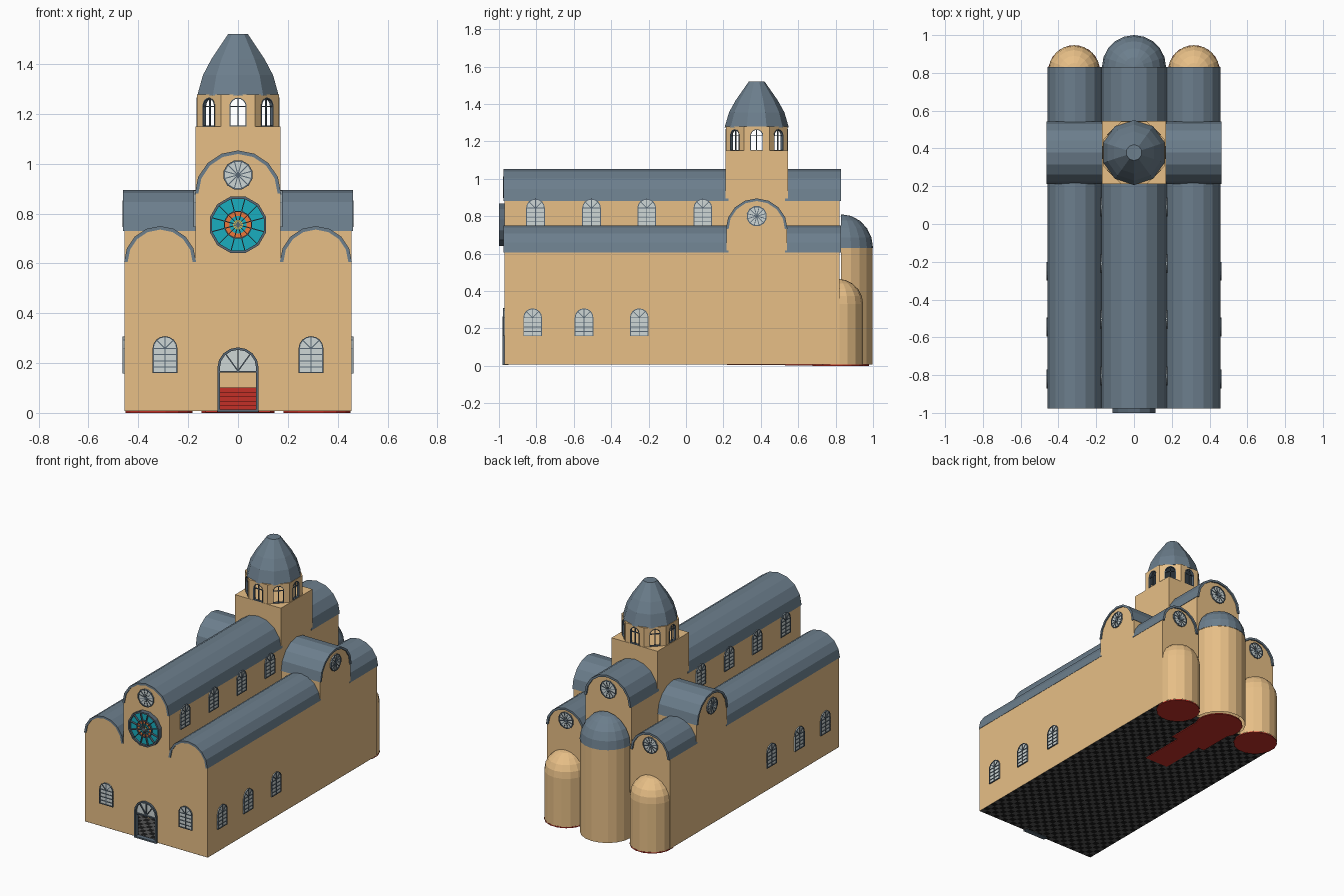
import bpy, bmesh
from math import sin, cos, pi, radians

if "Cube" in bpy.data.objects:
    bpy.data.objects.remove(bpy.data.objects["Cube"])


def material(name, r, g, b):
    m = bpy.data.materials.new(name)
    m.diffuse_color = (r, g, b, 1)
    m.use_nodes = True
    m.node_tree.nodes["Principled BSDF"].inputs["Base Color"].default_value = m.diffuse_color
    return m


WALL = material("sandstone", .80, .52, .24)
ROOF = material("slate", .15, .21, .265)
GLASS = material("pale_glass", .62, .68, .67)
LEAD = material("window_lead", .10, .14, .18)
RED = material("red_carpet", .55, .03, .02)
TEAL = material("teal_glass", .01, .42, .52)
ORANGE = material("orange_glass", .85, .18, .04)
GOLD = material("gold_glass", .75, .6, .08)
BLACK = material("dark_tile", .01, .01, .01)
GREY = material("light_tile", .09, .09, .09)


def finish(name, bm, *mats, loc=(0, 0, 0), rot=0):
    bmesh.ops.recalc_face_normals(bm, faces=bm.faces[:])
    me = bpy.data.meshes.new(name)
    bm.to_mesh(me)
    bm.free()
    for m in mats:
        me.materials.append(m)
    ob = bpy.data.objects.new(name, me)
    ob.location = loc
    ob.rotation_euler.z = radians(rot)
    bpy.context.collection.objects.link(ob)
    return ob


def place(axis, p, d):
    return {"x": (d, p[0], p[1]), "y": (p[0], d, p[1]), "z": (p[0], p[1], d)}[axis]


def add_prism(bm, pts, axis, a, b):
    lo = [bm.verts.new(place(axis, p, a)) for p in pts]
    hi = [bm.verts.new(place(axis, p, b)) for p in pts]
    bm.faces.new(lo)
    bm.faces.new(hi)
    for i in range(len(pts)):
        j = (i + 1) % len(pts)
        bm.faces.new((lo[i], lo[j], hi[j], hi[i]))


def add_ring(bm, outer, inner, axis, a, b):
    n = len(outer)
    o0, o1, i0, i1 = [[bm.verts.new(place(axis, p, d)) for p in loop]
                      for loop, d in ((outer, a), (outer, b), (inner, a), (inner, b))]
    for i in range(n):
        j = (i + 1) % n
        for p, q in ((o0, o1), (o1, i1), (i1, i0), (i0, o0)):
            bm.faces.new((p[i], p[j], q[j], q[i]))


def add_bar(bm, p, q, w, a, b):
    dx, dz = q[0] - p[0], q[1] - p[1]
    l = (dx * dx + dz * dz) ** .5
    nx, nz = -dz / l * w / 2, dx / l * w / 2
    add_prism(bm, [(p[0] + nx, p[1] + nz), (q[0] + nx, q[1] + nz),
                   (q[0] - nx, q[1] - nz), (p[0] - nx, p[1] - nz)], "y", a, b)


def prism(name, pts, axis, a, b, mat, **kw):
    bm = bmesh.new()
    add_prism(bm, pts, axis, a, b)
    return finish(name, bm, mat, **kw)


def box(name, x0, x1, y0, y1, z0, z1, mat):
    return prism(name, [(x0, y0), (x1, y0), (x1, y1), (x0, y1)], "z", z0, z1, mat)


def arc(c, z, r, n=8):
    # half circle from right to left
    return [(c + r * cos(pi * i / n), z + r * sin(pi * i / n)) for i in range(n + 1)]


def circle(r, n, z=0):
    return [(r * cos(2 * pi * (i + .5) / n), z + r * sin(2 * pi * (i + .5) / n)) for i in range(n)]


def barrel(name, c, z, r, axis, a, b):
    prism(name, arc(c, z, r) + arc(c, z, r - .014)[::-1], axis, a, b, ROOF)


def lathe(name, profile, n, sweep, mat, loc, start=0.0):
    bm = bmesh.new()
    rows = [[bm.verts.new((r * cos(start + sweep * i / n), r * sin(start + sweep * i / n), z))
             for i in range(n + 1)] for r, z in profile]
    for lo, hi in zip(rows, rows[1:]):
        for i in range(n):
            bm.faces.new((lo[i], lo[i + 1], hi[i + 1], hi[i]))
    bmesh.ops.remove_doubles(bm, verts=bm.verts[:], dist=1e-4)
    return finish(name, bm, mat, loc=loc)


def arch_outline(hw, z0, z1, t=0):
    return [(hw - t, z0 + t)] + arc(0, z1 - hw, hw - t) + [(t - hw, z0 + t)]


def arched_window(name, hw, z0, z1, x, y, rot, depth=.008, bars=4, pane=True):
    s = z1 - hw
    if pane:
        prism(name + "_pane", arch_outline(hw, z0, z1), "y", -depth / 2, .005, GLASS, loc=(x, y, 0), rot=rot)
    bm = bmesh.new()
    add_ring(bm, arch_outline(hw, z0, z1), arch_outline(hw, z0, z1, .005), "y", -depth, .005)
    for i in range(1, bars + 1):
        z = z0 + (s - z0) * i / bars
        add_bar(bm, (-hw, z), (hw, z), .004, -depth, .004)
    add_bar(bm, (0, z0), (0, s), .004, -depth, .004)
    for a in (45, 90, 135):
        add_bar(bm, (0, s), (hw * cos(radians(a)), s + hw * sin(radians(a))), .004, -depth, .004)
    finish(name + "_frame", bm, LEAD, loc=(x, y, 0), rot=rot)


def add_wheel(bm, r, depth, frame):
    add_ring(bm, circle(r, 12), circle(r - frame, 12), "y", -depth, .005)
    for i in range(6):
        a = pi * i / 6 + pi / 12
        add_bar(bm, (-r * cos(a), -r * sin(a)), (r * cos(a), r * sin(a)), .004, -depth + .001, .004)


def round_window(name, r, loc, rot):
    prism(name + "_pane", circle(r, 12), "y", -.004, .005, GLASS, loc=loc, rot=rot)
    bm = bmesh.new()
    add_wheel(bm, r, .008, .006)
    finish(name + "_frame", bm, LEAD, loc=loc, rot=rot)


# Main dimensions
X, F, B = .455, -.97, .82          # half width, front and back planes
NR, NZ = .17, .88                  # nave vault
AC, AR, AZ = .3125, .1425, .605    # aisle vault
TC, TR, TZ = .378, .162, .73       # transept vault
G = .008                           # wall base

# Gable walls: front with doorway, back plain
top = [(X, G)] + arc(AC, AZ, AR) + arc(0, NZ, NR) + arc(-AC, AZ, AR) + [(-X, G)]
door = arch_outline(.08, G, .26)
prism("front_wall", top + door[::-1], "y", F, F + .025, WALL)
prism("back_wall", top, "y", B - .025, B, WALL)

# Side walls, clerestory, aisle and transept parts, mirrored
for s, side in ((1, "right"), (-1, "left")):
    lo, hi = sorted((s * X, s * (X - .02)))
    box(side + "_wall", lo, hi, F, B, G, AZ, WALL)
    prism(side + "_transept_gable", [(TC + TR, AZ - .01)] + arc(TC, TZ, TR - .003) + [(TC - TR, AZ - .01)],
          "x", lo, hi, WALL)
    c0, c1 = sorted((s * NR, s * (NR - .02)))
    box(side + "_clerestory", c0, c1, F, B, .45, NZ, WALL)
    w0, w1 = sorted((s * NR, s * X))
    box(side + "_transept_front", w0, w1, TC - TR, TC - TR + .02, .55, TZ, WALL)
    box(side + "_transept_back", w0, w1, TC + TR - .02, TC + TR, .55, TZ, WALL)
    barrel(side + "_transept_roof", TC, TZ, TR + .003, "x", *sorted((s * NR, s * .462)))
    barrel(side + "_aisle_roof_front", s * AC, AZ, AR + .002, "y", F - .006, TC - TR + .01)
    barrel(side + "_aisle_roof_back", s * AC, AZ, AR + .002, "y", TC + TR - .01, B + .01)
    for i in range(4):
        bm = bmesh.new()
        add_prism(bm, circle(.018, 8), "z", G, .46)
        finish(side + "_column", bm, WALL, loc=(s * .16, -.7 + .3 * i, 0))
    # windows on each side
    for y in (-.82, -.545, -.25):
        arched_window(side + "_aisle_window", .05, .158, .307, s * X, y, 90 * s)
    for y in (-.805, -.505, -.21, .09):
        arched_window(side + "_clerestory_window", .05, .745, .893, s * NR, y, 90 * s)
    round_window(side + "_transept_window", .055, (s * X, TC, .80), 90 * s)
    arched_window(side + "_front_window", .05, .16, .308, s * .293, F, 0)
    round_window(side + "_back_window", .055, (s * AC, B, .665), 180)
    # small apse with its half dome
    prof = [(.137, G), (.137, .33)] + [(.137 * cos(a * pi / 10), .33 + .135 * sin(a * pi / 10)) for a in range(1, 6)]
    lathe(side + "_apse", prof, 8, pi, WALL, (s * .317, B - .01, 0))
    prism(side + "_apse_floor", circle(.137, 16), "z", 0, .007, RED, loc=(s * .317, B - .01, 0))

# Nave roof
barrel("nave_roof_front", 0, NZ, NR + .003, "y", F - .006, TC - TR + .01)
barrel("nave_roof_back", 0, NZ, NR + .003, "y", TC + TR - .01, B + .01)
round_window("front_gable_window", .06, (0, F, .955), 0)
round_window("back_gable_window", .06, (0, B, .955), 180)

# Central apse
lathe("central_apse", [(.168, G), (.168, .63)], 10, pi, WALL, (0, .83, 0))
lathe("central_apse_roof", [(.17 * cos(a * pi / 10), .63 + .18 * sin(a * pi / 10)) for a in range(6)],
      10, pi, ROOF, (0, .83, 0))
prism("central_apse_floor", circle(.15, 16), "z", 0, .007, RED, loc=(0, .83, 0))

# Crossing tower with octagonal open lantern
box("tower", -NR, NR, TC - .167, TC + .167, .70, 1.15, WALL)
half = .165 * 0.41421
for k in range(8):
    opening = arch_outline(.035, 1.148, 1.265)
    prism("lantern_wall", [(half, 1.148), (half, 1.278), (-half, 1.278), (-half, 1.148)] + opening[::-1],
          "y", -.165, -.15, WALL, loc=(0, TC, 0), rot=45 * k)
    bm = bmesh.new()
    add_ring(bm, arch_outline(.035, 1.15, 1.265), arch_outline(.035, 1.15, 1.265, .004), "y", -.167, -.15)
    add_bar(bm, (0, 1.15), (0, 1.263), .005, -.162, -.155)
    add_bar(bm, (-.035, 1.23), (.035, 1.23), .005, -.162, -.155)
    finish("lantern_frame", bm, LEAD, loc=(0, TC, 0), rot=45 * k)
lathe("lantern_dome", [(0, 1.273), (.172, 1.273), (.148, 1.355), (.112, 1.42), (.042, 1.52), (0, 1.52)],
      10, 2 * pi, ROOF, (0, TC, 0), pi / 10)

# Rose window
rose = (0, F, .755)
for name, r, d, mat in (("teal", .112, .016, TEAL), ("red", .055, .019, ORANGE),
                        ("inner_teal", .036, .021, TEAL), ("gold", .02, .023, GOLD)):
    prism("rose_" + name, circle(r, 12), "y", -d, .005, mat, loc=rose)
bm = bmesh.new()
add_wheel(bm, .117, .03, .010)
add_ring(bm, circle(.058, 12), circle(.053, 12), "y", -.026, 0)
finish("rose_frame", bm, LEAD, loc=rose)

# Doorway: frame, bars and glazed top
prism("door_fanlight", arc(0, .18, .076) + [(-.076, .165), (.076, .165)], "y", F + .004, F + .010, GLASS)
bm = bmesh.new()
outer, inner = arch_outline(.083, .004, .263), arch_outline(.083, .004, .263, .01)
add_ring(bm, outer, inner, "y", F - .012, F + .02)
add_bar(bm, (-.08, .165), (.08, .165), .007, F - .006, F + .012)
for a in (50, 90, 130):
    add_bar(bm, (0, .168), (.08 * cos(radians(a)), .178 + .08 * sin(radians(a))), .005, F - .004, F + .012)
finish("door_frame", bm, LEAD)

# Chequered floor, carpet and altar steps
bm = bmesh.new()
nx, ny = 26, 51
bmesh.ops.create_grid(bm, x_segments=nx, y_segments=ny, size=1)
for v in bm.verts:
    v.co = (v.co.x * X, (F + B) / 2 + v.co.y * (B - F) / 2, .0075)
for f in bm.faces:
    c = f.calc_center_median()
    f.material_index = (int((c.x + X) / (2 * X) * nx) + int((c.y - F) / (B - F) * ny)) % 2
finish("chequered_floor", bm, BLACK, GREY)
box("carpet", -.085, .085, .22, .53, .003, .012, RED)
box("altar_base", -.13, .13, .53, .84, .002, .012, RED)
for i in range(5):
    box("altar_step", -.14, .14, .53 + .04 * i, .79, .012 + .018 * i, .03 + .018 * i, RED)
